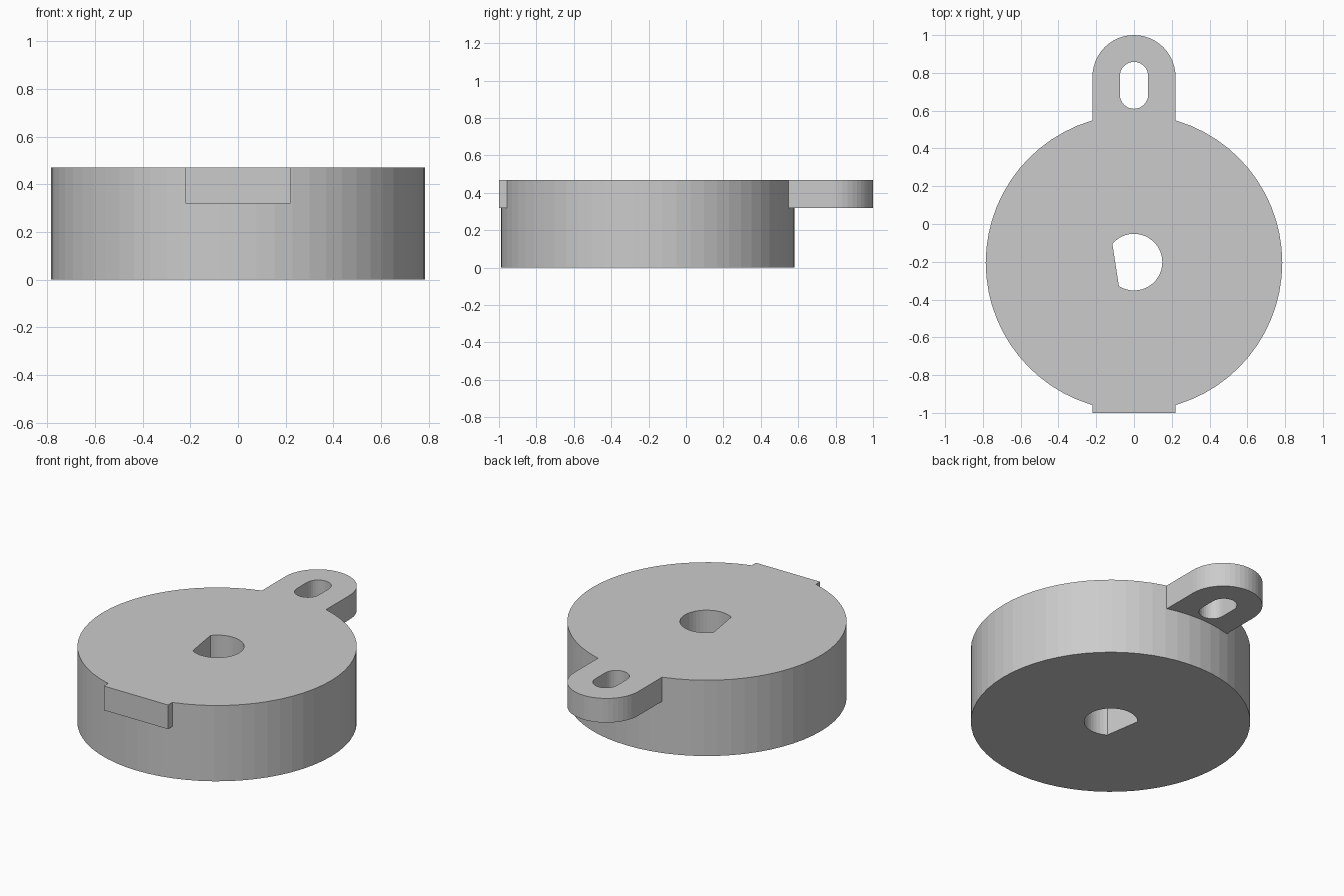
import bpy, bmesh
from math import sin, cos, pi, atan2

if "Cube" in bpy.data.objects:
    bpy.data.objects.remove(bpy.data.objects["Cube"])


def arc(cx, cy, r, a0, a1, n):
    return [(cx + r * cos(a0 + (a1 - a0) * i / n),
             cy + r * sin(a0 + (a1 - a0) * i / n)) for i in range(n + 1)]


def prism(name, outline, z0, z1):
    """Extrude a closed counter-clockwise outline from z0 to z1."""
    bm = bmesh.new()
    base = bm.faces.new([bm.verts.new((x, y, z0)) for x, y in outline])
    new = bmesh.ops.extrude_face_region(bm, geom=[base])["geom"]
    verts = [g for g in new if isinstance(g, bmesh.types.BMVert)]
    bmesh.ops.translate(bm, verts=verts, vec=(0, 0, z1 - z0))
    bmesh.ops.recalc_face_normals(bm, faces=bm.faces[:])
    mesh = bpy.data.meshes.new(name)
    bm.to_mesh(mesh)
    bm.free()
    ob = bpy.data.objects.new(name, mesh)
    bpy.context.collection.objects.link(ob)
    return ob


def combine(target, other, operation):
    """Apply a boolean and discard the helper."""
    mod = target.modifiers.new(operation.lower(), 'BOOLEAN')
    mod.operation, mod.object, mod.solver = operation, other, 'EXACT'
    bpy.context.view_layer.objects.active = target
    bpy.ops.object.modifier_apply(modifier=mod.name)
    bpy.data.objects.remove(other)


TOP, LUG_Z, CY = 0.47, 0.32, -0.205

# Round body
disc = prism("round_body", arc(0, CY, 0.785, 0, 2 * pi, 64)[:-1], 0, TOP)

# Bar across the top: rounded lug at the back, square stub at the front
bar = prism("mounting_lug",
            [(-0.22, -1), (0.22, -1)] + arc(0, 0.78, 0.22, 0, pi, 24), LUG_Z, TOP)
combine(disc, bar, 'UNION')

# Slot through the lug
slot = prism("slot_cutter", arc(0, 0.783, 0.075, 0, pi, 16)
             + arc(0, 0.685, 0.075, pi, 2 * pi, 16), -0.1, 0.6)
combine(disc, slot, 'DIFFERENCE')

# D-shaped shaft hole, with a slightly tilted flat on the left
a_low = atan2(-0.127, -0.08)
a_high = atan2(0.097, -0.115)
bore = prism("bore_cutter", arc(0, -0.202, 0.15, a_low, a_high, 32), -0.1, 0.6)
combine(disc, bore, 'DIFFERENCE')
